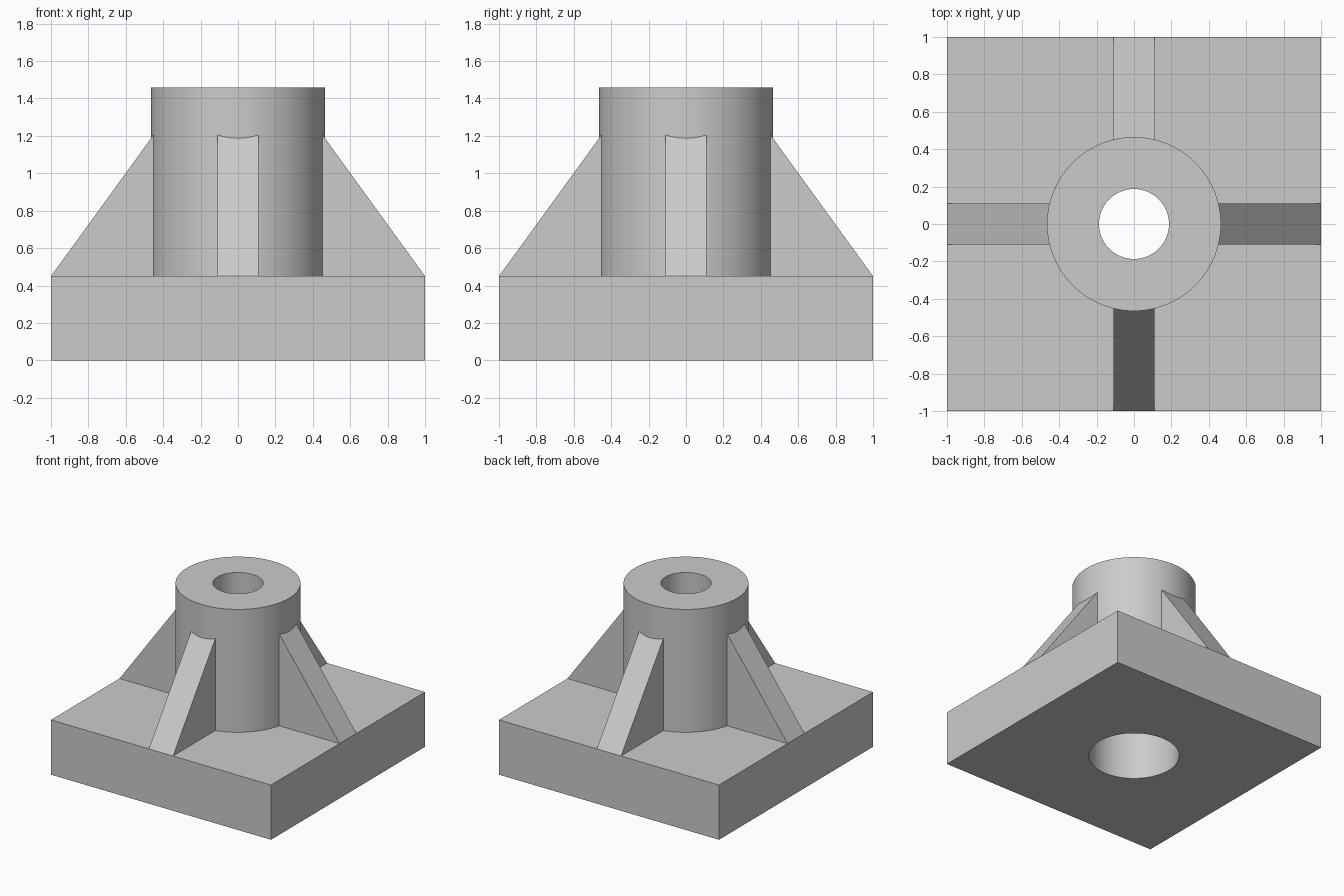
import bpy, bmesh, math
from mathutils import Matrix

cube = bpy.data.objects.get("Cube")
if cube:
    bpy.data.objects.remove(cube, do_unlink=True)

PLATE_TOP = 0.45
HUB_TOP = 1.46
HUB_R = 0.465
BORE_R = 0.187
RECESS_R = 0.34
RIB_HALF = 0.11
SEGMENTS = 96

grey = bpy.data.materials.new("light grey")
grey.use_nodes = True
grey.diffuse_color = (0.6, 0.6, 0.6, 1)
grey.node_tree.nodes["Principled BSDF"].inputs["Base Color"].default_value = (0.6, 0.6, 0.6, 1)


def finish(name, bm, smooth=False):
    bmesh.ops.recalc_face_normals(bm, faces=bm.faces)
    mesh = bpy.data.meshes.new(name)
    bm.to_mesh(mesh)
    bm.free()
    mesh.materials.append(grey)
    obj = bpy.data.objects.new(name, mesh)
    bpy.context.collection.objects.link(obj)
    if smooth:
        bpy.ops.object.select_all(action="DESELECT")
        obj.select_set(True)
        bpy.context.view_layer.objects.active = obj
        bpy.ops.object.shade_smooth_by_angle(angle=math.radians(30))
    return obj


def extrude(bm, faces, offset):
    result = bmesh.ops.extrude_face_region(bm, geom=faces, use_keep_orig=True)
    moved = [v for v in result["geom"] if isinstance(v, bmesh.types.BMVert)]
    bmesh.ops.translate(bm, verts=moved, vec=offset)


# Square base plate with a wide round recess through it
bm = bmesh.new()
square = [bm.verts.new((x, y, 0)) for x, y in ((-1, -1), (1, -1), (1, 1), (-1, 1))]
for a, b in zip(square, square[1:] + square[:1]):
    bm.edges.new((a, b))
bmesh.ops.create_circle(bm, segments=SEGMENTS, radius=RECESS_R)
bmesh.ops.triangle_fill(bm, edges=bm.edges[:], use_beauty=True, normal=(0, 0, 1))
# Keep the recess open
inner = [f for f in bm.faces if all(v.co.xy.length < RECESS_R + 0.01 for v in f.verts)]
bmesh.ops.delete(bm, geom=inner, context="FACES_ONLY")
extrude(bm, bm.faces[:], (0, 0, PLATE_TOP))
finish("base_plate", bm, smooth=True)

# Central hub, a tube with a narrower bore, revolved from its section
bm = bmesh.new()
section = [(BORE_R, PLATE_TOP), (HUB_R, PLATE_TOP), (HUB_R, HUB_TOP), (BORE_R, HUB_TOP)]
verts = [bm.verts.new((r, 0, z)) for r, z in section]
edges = [bm.edges.new((verts[i], verts[(i + 1) % len(verts)])) for i in range(len(verts))]
bmesh.ops.spin(bm, geom=verts + edges, cent=(0, 0, 0), axis=(0, 0, 1),
               angle=math.tau, steps=SEGMENTS, use_merge=True)
bmesh.ops.remove_doubles(bm, verts=bm.verts, dist=0.0001)
finish("hub", bm, smooth=True)

# Four sloping ribs, their inner ends buried in the hub wall
SLOPE = 1.378
INNER = 0.4
for i, side in enumerate(("left", "back", "right", "front")):
    bm = bmesh.new()
    outline = [(INNER, PLATE_TOP), (1, PLATE_TOP), (INNER, PLATE_TOP + (1 - INNER) * SLOPE)]
    face = bm.faces.new([bm.verts.new((x, -RIB_HALF, z)) for x, z in outline])
    extrude(bm, [face], (0, 2 * RIB_HALF, 0))
    bm.transform(Matrix.Rotation(i * math.pi / 2, 4, "Z"))
    finish(side + "_rib", bm)
